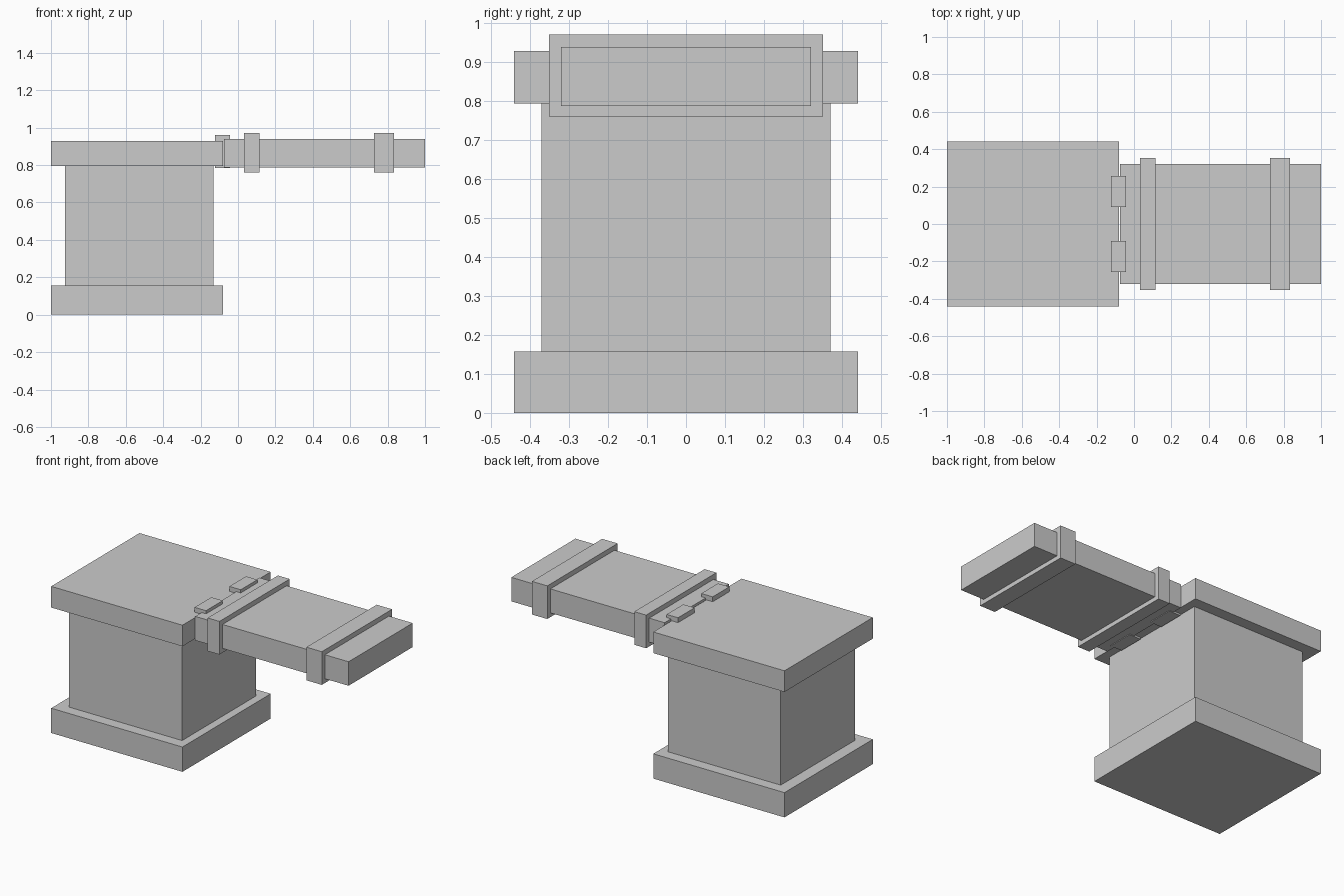
import bpy

if "Cube" in bpy.data.objects:
    bpy.data.objects.remove(bpy.data.objects["Cube"])


def box(name, x, y, z):
    """Axis-aligned box from (min, max) ranges."""
    bpy.ops.mesh.primitive_cube_add(size=1)
    ob = bpy.context.object
    ob.name = name
    for i, (lo, hi) in enumerate((x, y, z)):
        ob.location[i] = (lo + hi) / 2
        ob.scale[i] = hi - lo
    bpy.ops.object.transform_apply(location=True, rotation=True, scale=True)
    return ob


# Pedestal: base slab, column, top slab
box("base_slab", (-1.0, -0.08), (-0.442, 0.442), (0, 0.157))
box("column", (-0.924, -0.132), (-0.371, 0.371), (0.157, 0.795))
box("top_slab", (-1.0, -0.08), (-0.442, 0.442), (0.795, 0.929))

# Hinged leaf extending to the right
box("leaf", (-0.075, 1.0), (-0.321, 0.321), (0.788, 0.94))

# Bands wrapped around the leaf
for name, x in (("inner_band", (0.033, 0.116)), ("outer_band", (0.726, 0.834))):
    box(name, x, (-0.352, 0.352), (0.761, 0.971))

# Pair of hinges bridging slab and leaf, mirrored across y = 0
hinges = box("hinges", (-0.124, -0.044), (0.09, 0.257), (0.784, 0.96))
mirror = hinges.modifiers.new("mirror", 'MIRROR')
mirror.use_axis = (False, True, False)
